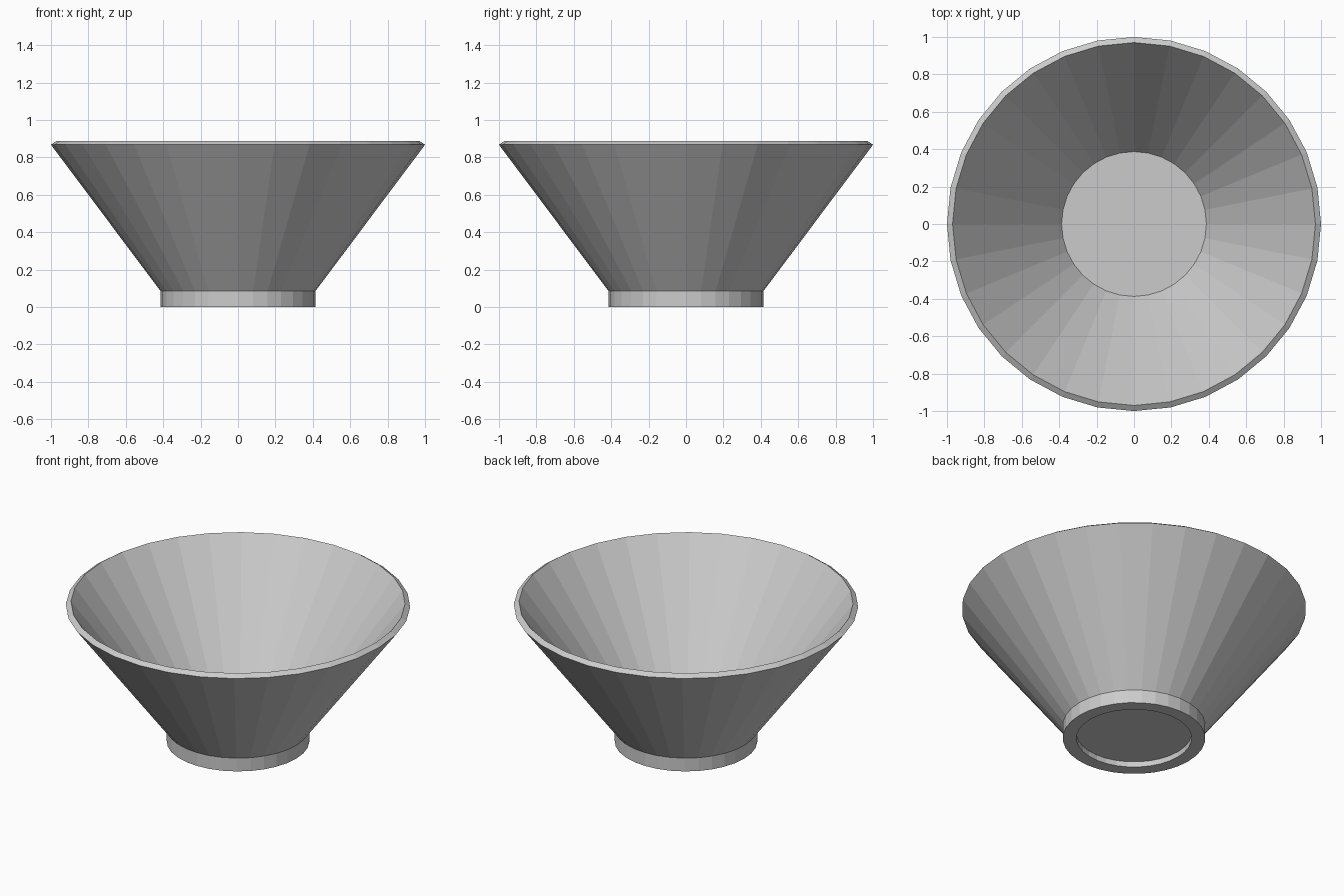
import bpy
import bmesh
import math

SIDES = 32

cube = bpy.data.objects.get("Cube")
if cube:
    bpy.data.objects.remove(cube, do_unlink=True)

# Plain grey glaze
grey = bpy.data.materials.new("light_grey")
grey.use_nodes = True
colour = (0.6, 0.6, 0.6, 1)
grey.diffuse_color = colour
grey.node_tree.nodes["Principled BSDF"].inputs["Base Color"].default_value = colour

# Bowl profile (radius, height): recess, foot ring, outer wall, rim, inner wall, floor
profile = [(0.335, 0.035), (0.335, 0), (0.414, 0), (0.414, 0.085),
           (1, 0.868), (0.97, 0.888), (0.387, 0.108)]


def ring(bm, radius, z):
    steps = [math.tau * i / SIDES for i in range(SIDES)]
    return [bm.verts.new((radius * math.cos(a), radius * math.sin(a), z)) for a in steps]


bm = bmesh.new()
rings = [ring(bm, r, z) for r, z in profile]
for low, high in zip(rings, rings[1:]):
    for i in range(SIDES):
        j = (i + 1) % SIDES
        bm.faces.new((low[i], low[j], high[j], high[i]))

# Close the underside recess and the inner floor
bm.faces.new(rings[0][::-1])
bm.faces.new(rings[-1])
bmesh.ops.recalc_face_normals(bm, faces=bm.faces)

mesh = bpy.data.meshes.new("bowl")
bm.to_mesh(mesh)
bm.free()
mesh.materials.append(grey)
bowl = bpy.data.objects.new("bowl", mesh)
bpy.context.collection.objects.link(bowl)
